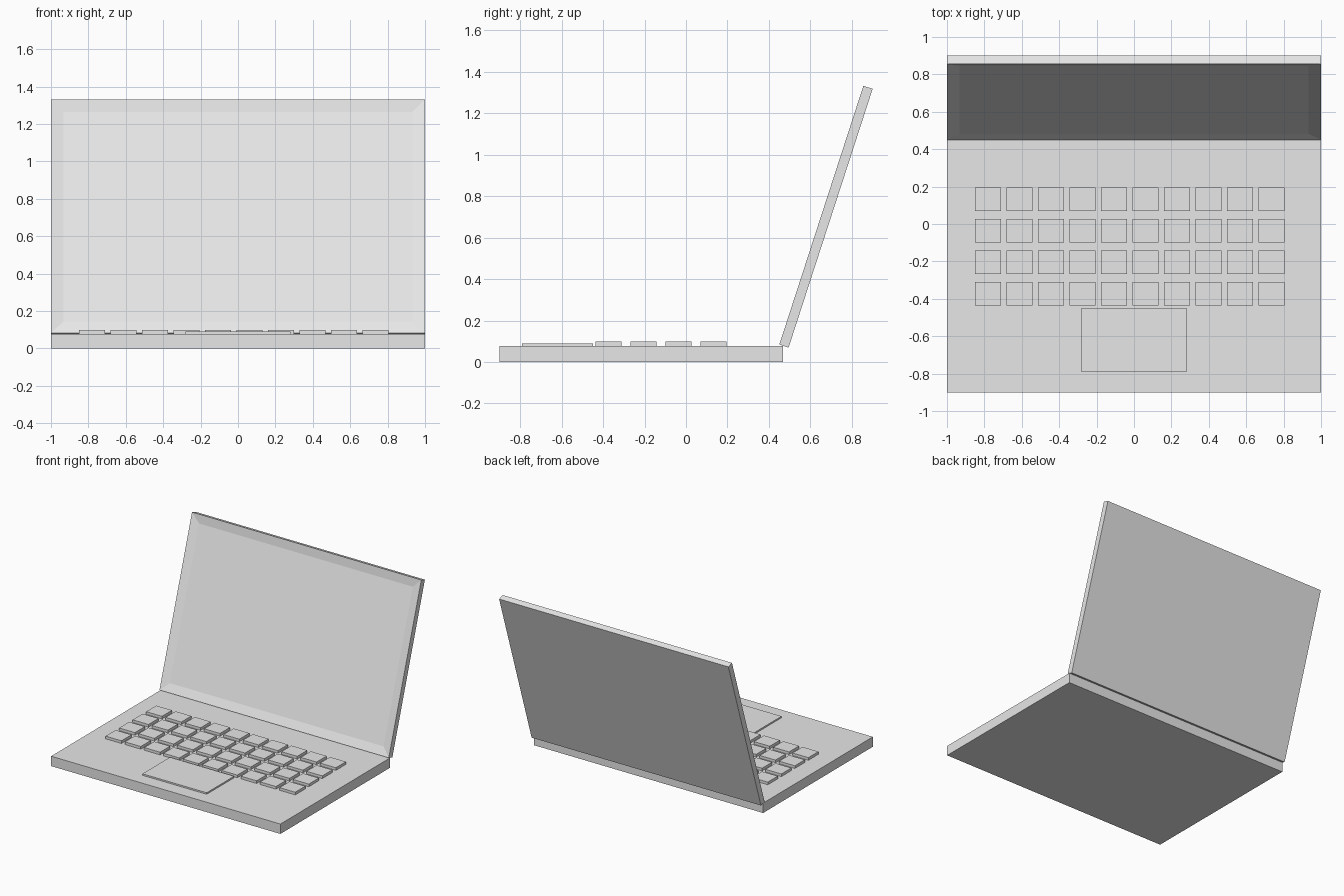
import bpy, bmesh
from math import radians
from mathutils import Matrix, Vector

if "Cube" in bpy.data.objects:
    bpy.data.objects.remove(bpy.data.objects["Cube"], do_unlink=True)

grey = bpy.data.materials.new("light_grey")
grey.use_nodes = True
colour = (0.8, 0.8, 0.8, 1)
grey.diffuse_color = colour
grey.node_tree.nodes["Principled BSDF"].inputs["Base Color"].default_value = colour


def add_object(name, bm):
    mesh = bpy.data.meshes.new(name)
    bm.to_mesh(mesh)
    bm.free()
    mesh.materials.append(grey)
    obj = bpy.data.objects.new(name, mesh)
    bpy.context.collection.objects.link(obj)
    return obj


def box(low, high):
    low, high = Vector(low), Vector(high)
    bm = bmesh.new()
    place = Matrix.Translation((low + high) / 2) @ Matrix.Diagonal((high - low).to_4d())
    bmesh.ops.create_cube(bm, size=1, matrix=place)
    return bm


# Base slab and trackpad
TOP = 0.078
add_object("base", box((-1, -0.9, 0), (1, 0.468, TOP)))
add_object("trackpad", box((-0.28, -0.79, TOP - 0.01), (0.28, -0.448, 0.09)))

# Keyboard grid
PITCH, WIDTH, DEPTH = 0.1685, 0.138, 0.125
for row in range(4):
    for column in range(10):
        x, y = -0.85 + column * PITCH, 0.07 - row * PITCH
        add_object(f"key_{row + 1}_{column + 1}",
                   box((x, y, TOP - 0.01), (x + WIDTH, y + DEPTH, 0.099)))

# Lid leaning back, with a recessed display in its front face
bm = box((-1, 0, 0), (1, 0.047, 1.312))
bm.normal_update()
front = [f for f in bm.faces if f.normal.y < -0.9]
bmesh.ops.inset_region(bm, faces=front, thickness=0.095)
bmesh.ops.translate(bm, verts=front[0].verts, vec=(0, 0.012, 0))
lid = add_object("lid", bm)
lid.location = (0, 0.45, 0.084)
lid.rotation_euler.x = radians(-18)
